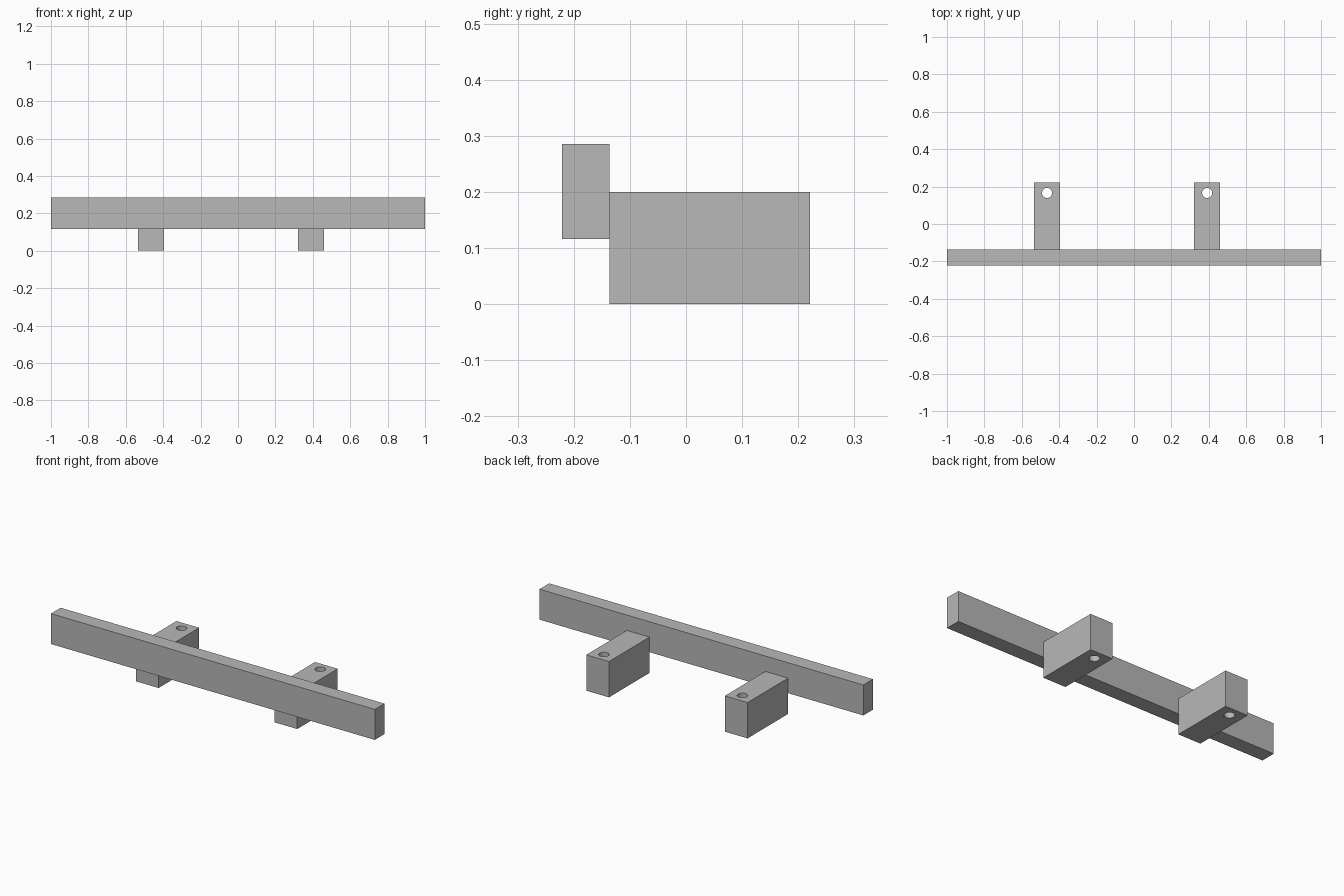
import bpy

cube = bpy.data.objects.get("Cube")
if cube:
    bpy.data.objects.remove(cube, do_unlink=True)

grey = bpy.data.materials.new("plain_grey")
grey.use_nodes = True
colour = (0.48, 0.48, 0.48, 1)
grey.diffuse_color = colour
grey.node_tree.nodes["Principled BSDF"].inputs["Base Color"].default_value = colour


def box(name, low, high):
    """Axis-aligned box between two corners."""
    centre = [(a + b) / 2 for a, b in zip(low, high)]
    bpy.ops.mesh.primitive_cube_add(size=1, location=centre)
    obj = bpy.context.object
    obj.name = name
    obj.scale = [b - a for a, b in zip(low, high)]
    bpy.ops.object.transform_apply(location=False, rotation=False, scale=True)
    obj.data.materials.append(grey)
    return obj


def drill(obj, x, y, radius):
    """Vertical round hole right through a part."""
    bpy.ops.mesh.primitive_cylinder_add(vertices=32, radius=radius, depth=1, location=(x, y, 0))
    cutter = bpy.context.object
    cutter.hide_render = True
    cutter.data.materials.append(grey)
    hole = obj.modifiers.new("screw_hole", 'BOOLEAN')
    hole.operation = 'DIFFERENCE'
    hole.solver = 'EXACT'
    hole.object = cutter
    bpy.ops.object.select_all(action='DESELECT')
    obj.select_set(True)
    bpy.context.view_layer.objects.active = obj
    bpy.ops.object.modifier_apply(modifier=hole.name)
    bpy.data.objects.remove(cutter, do_unlink=True)
    bpy.ops.object.shade_smooth_by_angle()


# Long front rail
back_of_rail = -0.136
box("front_rail", (-1, -0.221, 0.116), (1, back_of_rail, 0.286))

# Two mounting blocks behind the rail, each with a screw hole near its back end
for name, x in (("right_block", -0.465), ("left_block", 0.391)):
    block = box(name, (x - 0.07, back_of_rail, 0), (x + 0.07, 0.221, 0.2))
    drill(block, x, 0.166, 0.027)
